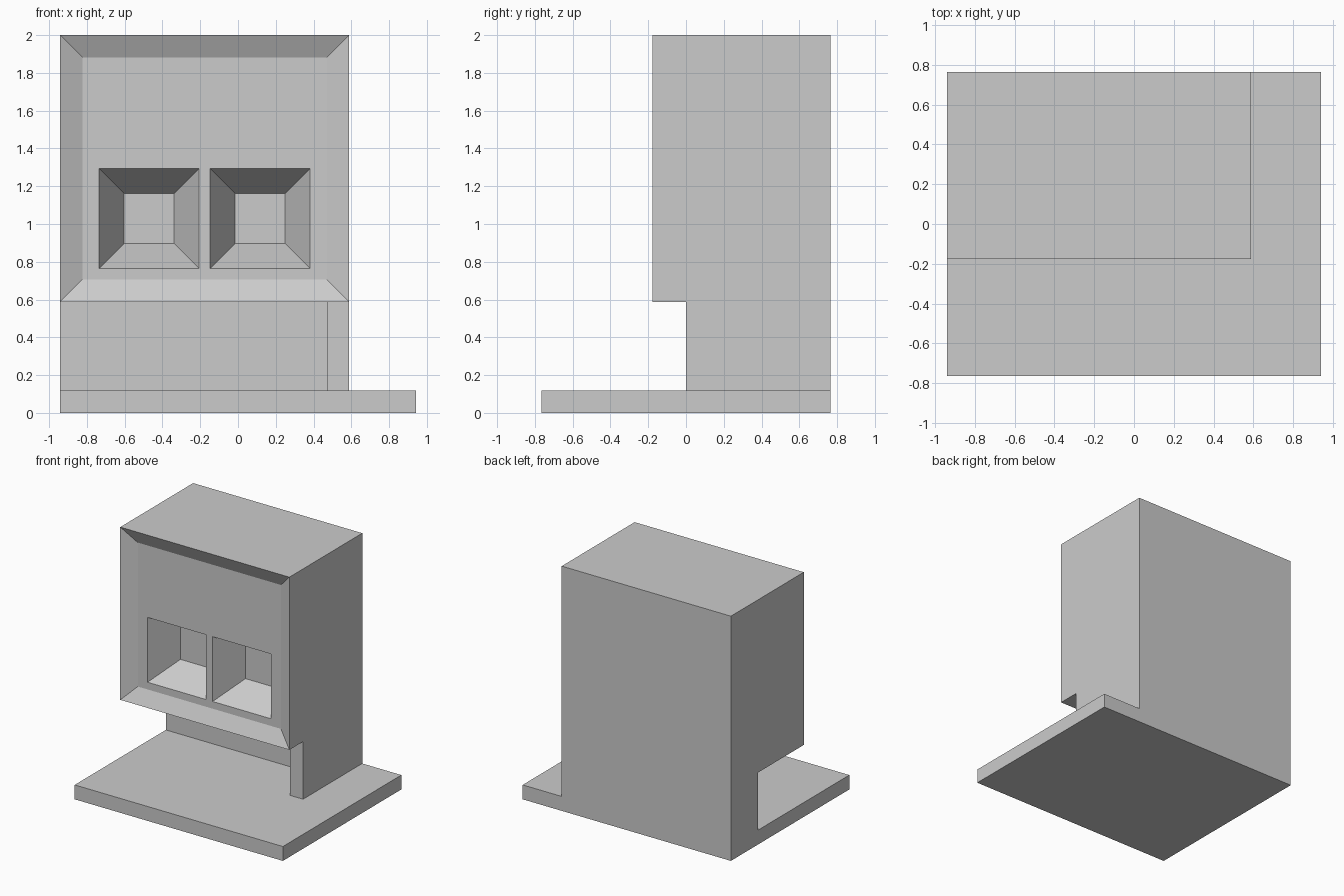
import bpy
import bmesh
from mathutils import Vector

U = 2 / 17  # design module: the model is 17 modules tall

if "Cube" in bpy.data.objects:
    bpy.data.objects.remove(bpy.data.objects["Cube"], do_unlink=True)

grey = bpy.data.materials.new("light_grey")
grey.use_nodes = True
grey.diffuse_color = (0.6, 0.6, 0.6, 1)
grey.node_tree.nodes["Principled BSDF"].inputs["Base Color"].default_value = (0.6, 0.6, 0.6, 1)


def box_mesh(low, high):
    """Box between two corners given in modules."""
    low, high = Vector(low) * U, Vector(high) * U
    bm = bmesh.new()
    bmesh.ops.create_cube(bm, size=1)
    bmesh.ops.scale(bm, vec=high - low, verts=bm.verts)
    bmesh.ops.translate(bm, vec=(low + high) / 2, verts=bm.verts)
    return bm


def add_object(name, bm):
    mesh = bpy.data.meshes.new(name)
    bm.to_mesh(mesh)
    bm.free()
    mesh.materials.append(grey)
    obj = bpy.data.objects.new(name, mesh)
    bpy.context.collection.objects.link(obj)
    return obj


# Base plate
add_object("base_plate", box_mesh((-8, -6.5, 0), (8, 6.5, 1)))

# Cabinet with a recessed front panel
bm = box_mesh((-8, -1.5, 1), (5, 6.5, 17))
bmesh.ops.bisect_plane(bm, geom=bm.verts[:] + bm.edges[:] + bm.faces[:],
                       plane_co=(0, 0, 5 * U), plane_no=(0, 0, 1))
front = max((f for f in bm.faces if f.normal.y < -0.9),
            key=lambda f: f.calc_center_median().z)
bmesh.ops.inset_region(bm, faces=[front], thickness=U, use_even_offset=True)
bmesh.ops.translate(bm, vec=(0, 0.5 * U, 0), verts=front.verts)

# Divide the panel around the two bin openings
cuts = [("x", c) for c in (-6.25, -1.75, -1.25, 3.25)] + [("z", c) for c in (6.5, 11)]
for axis, c in cuts:
    faces = [f for f in bm.faces if abs(f.normal.y) > 0.9
             and abs(f.calc_center_median().y + U) < 0.001]
    edges = {e for f in faces for e in f.edges}
    verts = {v for f in faces for v in f.verts}
    co = Vector((c * U, 0, 0)) if axis == "x" else Vector((0, 0, c * U))
    bmesh.ops.bisect_plane(bm, geom=list(verts) + list(edges) + faces,
                           plane_co=co, plane_no=co.normalized())

# Tapered bins sunk into the panel
for x in (-4, 1):
    target = Vector((x, -1, 8.75)) * U
    face = min(bm.faces, key=lambda f: (f.calc_center_median() - target).length)
    inner = bmesh.ops.extrude_discrete_faces(bm, faces=[face])["faces"][0]
    for v in inner.verts:
        v.co = target + (v.co - target) * 0.5 + Vector((0, 2 * U, 0))
bmesh.ops.recalc_face_normals(bm, faces=bm.faces)
cabinet = add_object("cabinet", bm)

# Cut away the space under the cabinet, leaving a back wall and one side leg
cutters = [add_object("front_clearance", box_mesh((-9, -3, 0), (6, 0, 5))),
           add_object("inner_clearance", box_mesh((-9, -2, 0), (4, 3.5, 5)))]
for cutter in cutters:
    cutter.hide_render = True
    mod = cabinet.modifiers.new(cutter.name, "BOOLEAN")
    mod.operation = "DIFFERENCE"
    mod.solver = "EXACT"
    mod.object = cutter
bpy.context.view_layer.update()
result = bpy.data.meshes.new_from_object(
    cabinet.evaluated_get(bpy.context.evaluated_depsgraph_get()))
cabinet.modifiers.clear()
cabinet.data = result
for cutter in cutters:
    bpy.data.objects.remove(cutter, do_unlink=True)

# Merge leftover coplanar strips on the flat sides
bm = bmesh.new()
bm.from_mesh(cabinet.data)
seams = [e for e in bm.edges if len(e.link_faces) == 2
         and e.calc_face_angle() < 0.01
         and all(abs(v.co.z - 5 * U) < 0.001 for v in e.verts)]
bmesh.ops.dissolve_edges(bm, edges=seams, use_verts=False)
bm.to_mesh(cabinet.data)
bm.free()
